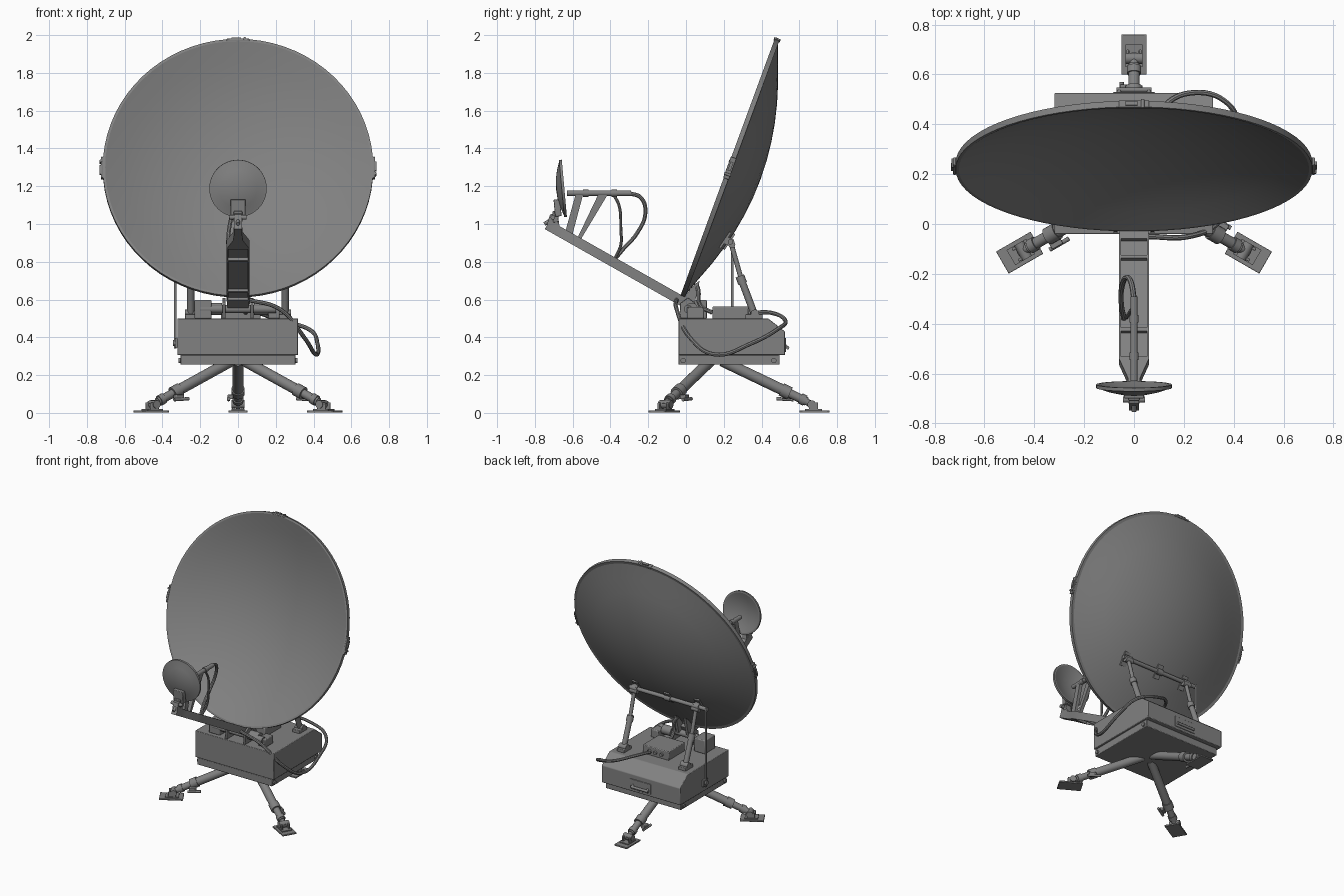
import bpy, bmesh, math
from mathutils import Matrix, Vector as V

if "Cube" in bpy.data.objects:
    bpy.data.objects.remove(bpy.data.objects["Cube"])

I = Matrix.Identity(4)
GREY = bpy.data.materials.new("dark_grey")
GREY.diffuse_color = (0.22, 0.22, 0.22, 1)
GREY.use_nodes = True
GREY.node_tree.nodes["Principled BSDF"].inputs["Base Color"].default_value = GREY.diffuse_color


def finish(name, bm, M=I, bevel=0, sharp=35):
    bmesh.ops.transform(bm, matrix=M, verts=bm.verts)
    bmesh.ops.recalc_face_normals(bm, faces=bm.faces)
    for f in bm.faces:
        f.smooth = True
        f.material_index = 0
    me = bpy.data.meshes.new(name)
    bm.to_mesh(me)
    bm.free()
    me.set_sharp_from_angle(angle=math.radians(sharp))
    me.materials.append(GREY)
    ob = bpy.data.objects.new(name, me)
    bpy.context.collection.objects.link(ob)
    if bevel:
        b = ob.modifiers.new("bevel", 'BEVEL')
        b.width, b.segments, b.limit_method = bevel, 2, 'ANGLE'
    return ob


def frame(o, y, z):
    y, z = V(y).normalized(), V(z).normalized()
    x = y.cross(z)
    return Matrix.Translation(o) @ Matrix((x, y, z)).transposed().to_4x4()


def box(name, c, size, M=I, bevel=0):
    bm = bmesh.new()
    bmesh.ops.create_cube(bm, size=1)
    L = Matrix.Translation(c) @ Matrix.Diagonal((*size, 1))
    return finish(name, bm, M @ L, bevel)


def rod(name, a, b, r, M=I, r2=None, n=20):
    a, b = V(a), V(b)
    bm = bmesh.new()
    bmesh.ops.create_cone(bm, cap_ends=True, segments=n, radius1=r,
                          radius2=r if r2 is None else r2, depth=(b - a).length)
    L = Matrix.Translation((a + b) / 2) @ (b - a).to_track_quat('Z', 'Y').to_matrix().to_4x4()
    return finish(name, bm, M @ L)


def plate(name, yz, x0, x1, bevel=0):
    bm = bmesh.new()
    f = bm.faces.new([bm.verts.new((x0, y, z)) for y, z in yz])
    g = bmesh.ops.extrude_face_region(bm, geom=[f])['geom']
    bmesh.ops.translate(bm, vec=(x1 - x0, 0, 0), verts=[v for v in g if isinstance(v, bmesh.types.BMVert)])
    bm.faces.ensure_lookup_table()
    return finish(name, bm, I, bevel)


def lathe(name, prof, M, n=64):
    bm = bmesh.new()
    vs = [bm.verts.new((r, 0, z)) for r, z in prof]
    es = [bm.edges.new(p) for p in zip(vs, vs[1:])]
    bmesh.ops.spin(bm, geom=vs + es, axis=(0, 0, 1), cent=(0, 0, 0), angle=math.tau, steps=n)
    bmesh.ops.remove_doubles(bm, verts=bm.verts, dist=1e-5)
    return finish(name, bm, M, 0, 18)


def cable(name, pts, r=0.011):
    cu = bpy.data.curves.new(name, 'CURVE')
    cu.dimensions, cu.bevel_depth, cu.bevel_resolution = '3D', r, 2
    cu.resolution_u, cu.use_fill_caps = 8, True
    sp = cu.splines.new('BEZIER')
    sp.bezier_points.add(len(pts) - 1)
    for p, c in zip(sp.bezier_points, pts):
        p.co = c
        p.handle_left_type = p.handle_right_type = 'AUTO'
    tmp = bpy.data.objects.new(name + "_path", cu)
    bpy.context.collection.objects.link(tmp)
    bpy.context.view_layer.update()
    bm = bmesh.new()
    bm.from_mesh(tmp.to_mesh())
    bpy.data.objects.remove(tmp)
    return finish(name, bm)


# main reflector: parabolic shell with a rim lip
D = frame((0, 0.22, 1.30), (0, 0.345, 0.939), (0, -0.939, 0.345))
R, DEPTH = 0.703, 0.172
rs = [R * i / 7 for i in range(8)]
prof = [(r, -DEPTH * (1 - (r / R) ** 2)) for r in rs]
back = [(r, z - 0.014) for r, z in prof[:-1]][::-1]
lathe("main_reflector", prof + [(0.716, 0), (0.716, -0.026), (0.697, -0.026)] + back,
      D @ Matrix.Diagonal((1, 1.012, 1, 1)), 72)

# rim latches: left, right and top
for name, ang in (("right", 0), ("top", 90), ("left", 180)):
    L = D @ Matrix.Rotation(math.radians(ang), 4, 'Z') @ Matrix.Translation((0.72, 0, -0.013))
    box("rim_latch_plate_" + name, (0, 0, 0), (0.012, 0.12, 0.032), L, 0.003)
    box("rim_latch_lever_" + name, (0.009, 0.01, 0), (0.01, 0.05, 0.016), L)
    rod("rim_latch_pin_" + name, (0.006, -0.035, -0.018), (0.006, -0.035, 0.018), 0.007, L)

# equipment case and base tray
plate("case_body", [(-.04, .306), (.525, .306), (.525, .43), (.435, .5), (-.04, .5)], -.32, .318, .004)
box("base_tray", (0, .2275, .281), (.61, .535, .052), I, .004)
for s in (-1, 1):
    for y in (-.015, .465):
        rod("tray_corner_bolt", (s * .29, y, .277), (s * .314, y, .277), .014)

# rear handle
box("rear_handle_plate", (0, .525, .36), (.17, .008, .075), I, .003)
for s in (-1, 1):
    rod("rear_handle_post", (s * .06, .52, .36), (s * .06, .538, .345), .008)
rod("rear_handle_grip", (-.07, .538, .345), (.07, .538, .345), .009)

# tripod legs, built along +x then rotated round the hub
for k, ang in (("rear", 90), ("left", 210), ("right", 330)):
    M = Matrix.Translation((0, .15, 0)) @ Matrix.Rotation(math.radians(ang), 4, 'Z')
    at = lambda t: (.04 + .45 * t, 0, .275 - .215 * t)
    rod("leg_upper_" + k, at(0), at(.74), .029, M)
    rod("leg_collar_" + k, at(.70), at(.80), .035, M)
    rod("leg_lower_" + k, at(.7), at(1), .023, M)
    rod("leg_end_ring_" + k, at(.92), at(.98), .029, M)
    box("leg_clamp_" + k, (.385, .04, .085), (.05, .03, .025), M, .004)
    rod("leg_clamp_lever_" + k, (.33, .05, .075), (.42, .05, .07), .009, M)
    rod("ankle_link_" + k, at(.97), (.53, 0, .035), .018, M)
    rod("ankle_pin_" + k, (.515, -.035, .045), (.515, .035, .045), .022, M)
    for s in (-1, 1):
        box("ankle_lug_" + k, (.525, s * .025, .03), (.05, .012, .05), M, .004)
    box("foot_pad_" + k, (.53, 0, .007), (.16, .102, .012), M, .003)
    box("foot_plate_" + k, (.525, 0, .014), (.09, .07, .012), M)

# feed arm: lofted tray with recessed panels
a = math.radians(29.5)
A = frame((0, -.03, .597), (1, 0, 0), (0, math.sin(a), math.cos(a)))
secs = [(-.04, .055), (.04, .06), (.13, .06), (.465, .06), (.6, .06), (.69, .024), (.81, .02)]
bm = bmesh.new()
rings = [[bm.verts.new((s, y, z)) for y, z in ((-w, -.026), (w, -.026), (w, .026), (-w, .026))]
         for s, w in secs]
panels = []
for i, (p, q) in enumerate(zip(rings, rings[1:])):
    for j in range(4):
        f = bm.faces.new((p[j], p[(j + 1) % 4], q[(j + 1) % 4], q[j]))
        if j in (0, 2) and 0 < i < 4:
            panels.append(f)
bm.faces.new(rings[0])
bm.faces.new(rings[-1])
bmesh.ops.recalc_face_normals(bm, faces=bm.faces)
bmesh.ops.inset_individual(bm, faces=panels, thickness=.011, depth=0)
bmesh.ops.inset_individual(bm, faces=panels, thickness=.001, depth=-.016)
finish("feed_arm", bm, A)

# pivot assembly at the front of the case
for s in (-1, 1):
    plate("pivot_lug", [(-.035, .5), (.06, .5), (.05, .58), (.01, .61), (-.03, .58)], s * .066, s * .082, .003)
    plate("reflector_lug", [(-.02, .57), (.04, .56), (.055, .62), (.072, .70), (.045, .68), (-.005, .62)],
          s * .03, s * .05)
    rod("pivot_motor", (s * .085, .03, .55), (s * .16, .03, .55), .033)
    box("strut_foot", (s * .25, .36, .51), (.06, .09, .025), I, .004)
rod("pivot_shaft", (-.2, .01, .55), (.2, .01, .55), .022)
box("drive_housing", (-.185, .05, .548), (.09, .12, .10), I, .006)
box("drive_housing_right", (.19, .05, .53), (.06, .09, .06), I, .006)

# electronics unit on the lid
box("electronics_unit", (.015, .235, .53), (.21, .19, .066), I, .005)
for dx in (-.05, 0, .05):
    rod("unit_connector", (.015 + dx, .325, .53), (.015 + dx, .345, .53), .012)

# rear cross bar, struts and stay rod
rod("cross_bar", (-.34, .235, .905), (.29, .235, .905), .014)
tilt = Matrix.Rotation(math.atan(-.25), 4, 'X')
for x in (-.25, -.02, .25):
    depth = -.143 + .35 * x * x
    box("bar_bracket", (x, -.366, (depth - .158) / 2), (.035, .04, depth + .158), D)
    rod("bar_clamp", (x - .025, .235, .905), (x + .025, .235, .905), .021)
    box("bar_pad", (0, 0, 0), (.045, .10, .012), D @ Matrix.Translation((x, -.366, depth)) @ tilt)
for s in (-1, 1):
    x = s * .25
    rod("strut_lower", (x, .365, .515), (x, .295, .70), .019)
    rod("strut_collar", (x, .30, .685), (x, .285, .725), .024)
    rod("strut_upper", (x, .295, .70), (x, .238, .90), .013)
    rod("strut_pivot", (x - .03, .365, .525), (x + .03, .365, .525), .022)
    rod("strut_tip_pin", (x - .03, .243, .89), (x + .03, .243, .89), .018)
rod("stay_rod", (-.333, .245, .34), (-.333, .245, .92), .007)
box("stay_rod_bracket", (-.325, .245, .37), (.018, .05, .05), I, .003)
rod("stay_rod_knob", (-.345, .245, .37), (-.318, .245, .37), .016)

# feed horn tube with two slanted posts
rod("feed_tube", (0, -.63, 1.163), (0, -.29, 1.163), .015)
for y in (-.53, -.38):
    rod("feed_tube_clamp", (0, y - .015, 1.163), (0, y + .015, 1.163), .019)
plate("feed_post_front", [(-.64, .955), (-.585, 1.155), (-.545, 1.155), (-.605, .93)], -.012, .012)
plate("feed_post_rear", [(-.58, .915), (-.465, 1.155), (-.415, 1.155), (-.565, .905)], -.012, .012)

# subreflector and its bracket
S = frame((0, -.654, 1.188), (0, -.09, .996), (0, -.996, -.09))
lathe("subreflector", [(0, .034), (.05, .031), (.10, .02), (.14, .006), (.152, .004), (.152, -.01),
                       (.14, -.01), (.10, .004), (.05, .015), (0, .018)], S, 48)
box("subreflector_hub", (0, -.10, .035), (.08, .09, .035), S, .004)
box("subreflector_stem", (0, -.145, .05), (.045, .06, .03), S, .004)
plate("subreflector_bracket", [(-.735, 1.0), (-.665, .96), (-.675, 1.02), (-.69, 1.06), (-.72, 1.05)], -.02, .02)
rod("bracket_pivot", (-.045, -.705, 1.035), (.045, -.705, 1.035), .012)
rod("bracket_knob", (0, -.70, 1.03), (0, -.75, 1.0), .01)

# cables
cable("feed_cable_main", [(0, -.30, 1.163), (-.01, -.24, 1.14), (-.03, -.215, 1.06), (-.05, -.26, .95),
                          (-.05, -.33, .87), (-.04, -.38, .81)])
cable("feed_cable_thin", [(0, -.38, 1.15), (.005, -.355, 1.10), (0, -.345, .97), (-.01, -.345, .89),
                          (-.03, -.375, .82)], .008)
cable("side_cable", [(.05, -.05, .60), (.22, -.05, .55), (.35, .02, .40), (.41, .15, .31), (.42, .35, .37),
                     (.38, .48, .44), (.22, .525, .49), (.1, .45, .53), (.05, .34, .53)])
cable("unit_cable", [(.03, .055, .68), (.05, .065, .65), (.05, .075, .57), (.04, .14, .53)], .012)
